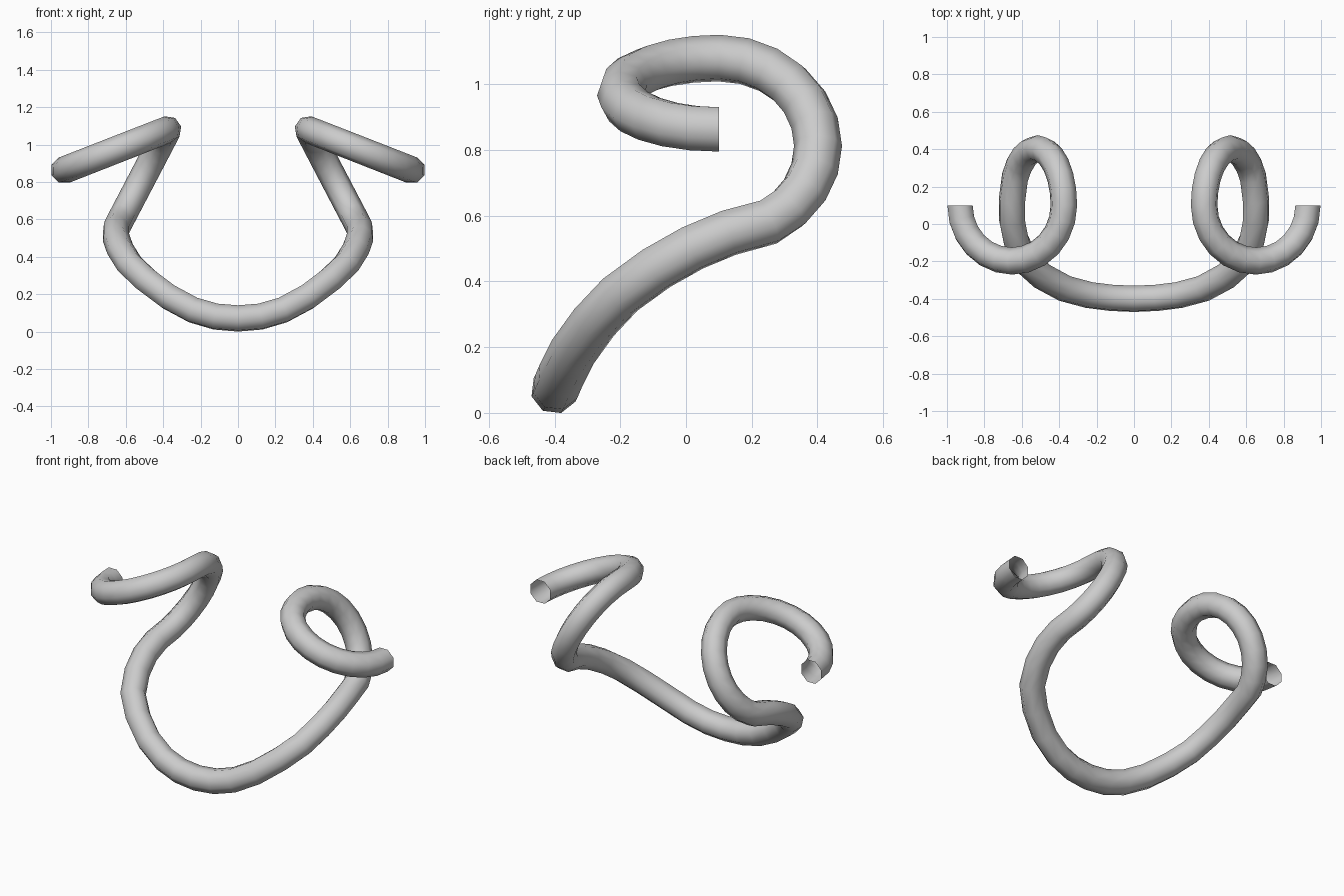
import bpy
import bmesh
from math import pi, sin, cos
from mathutils import Vector

cube = bpy.data.objects.get("Cube")
if cube:
    bpy.data.objects.remove(cube, do_unlink=True)

RADIUS, SIDES, STEPS = 0.073, 8, 12


def half_circle(start, end, bulge, first, last):
    """Points on a half circle from start to end, bulging along y."""
    a, b = Vector(start), Vector(end)
    mid, arm = (a + b) / 2, (a - b) / 2
    out = Vector((0, bulge * arm.length, 0))
    return [mid + arm * cos(pi * i / STEPS) + out * sin(pi * i / STEPS)
            for i in range(first, last)]


# Left half of the centre line: open end, upper curl, rear curl, front bow
tip, top, low = (0.93, 0.1, 0.863), (0.375, 0.1, 1.08), (0.655, 0.1, 0.545)
path = half_circle(tip, top, -1, 0, STEPS)
path += half_circle(top, low, 1, 0, STEPS - 1)
path += [Vector(p) for p in (
    (0.652, 0.13, 0.548), (0.652, 0.02, 0.502), (0.63, -0.09, 0.44),
    (0.58, -0.2, 0.36), (0.49, -0.28, 0.275), (0.37, -0.345, 0.185),
    (0.24, -0.38, 0.115), (0.12, -0.395, 0.08), (0, -0.4, 0.07))]

# Tube: rings carried along the path without twisting
bm = bmesh.new()
rings = []
normal = Vector((0, 0, 1))
for i, point in enumerate(path):
    if i == 0:
        tangent = Vector((0, -1, 0))
    elif i == len(path) - 1:
        tangent = Vector((-1, 0, 0))
    else:
        tangent = ((point - path[i - 1]).normalized()
                   + (path[i + 1] - point).normalized()).normalized()
    normal = (normal - tangent * normal.dot(tangent)).normalized()
    side = tangent.cross(normal)
    angles = [2 * pi * (k + 0.5) / SIDES for k in range(SIDES)]
    rings.append([bm.verts.new(point + RADIUS * (normal * cos(a) + side * sin(a)))
                  for a in angles])
for r, s in zip(rings, rings[1:]):
    for k in range(SIDES):
        n = (k + 1) % SIDES
        bm.faces.new((r[k], r[n], s[n], s[k])).smooth = True
bmesh.ops.recalc_face_normals(bm, faces=bm.faces)

mesh = bpy.data.meshes.new("curled_tube")
bm.to_mesh(mesh)
bm.free()
tube = bpy.data.objects.new("curled_tube", mesh)
bpy.context.collection.objects.link(tube)

# Right half
mirror = tube.modifiers.new("mirror", "MIRROR")
mirror.use_clip = True
mirror.merge_threshold = 0.002

# Plain light grey
grey = bpy.data.materials.new("light_grey")
grey.use_nodes = True
colour = (0.6, 0.6, 0.6, 1)
grey.diffuse_color = colour
grey.node_tree.nodes["Principled BSDF"].inputs["Base Color"].default_value = colour
mesh.materials.append(grey)
